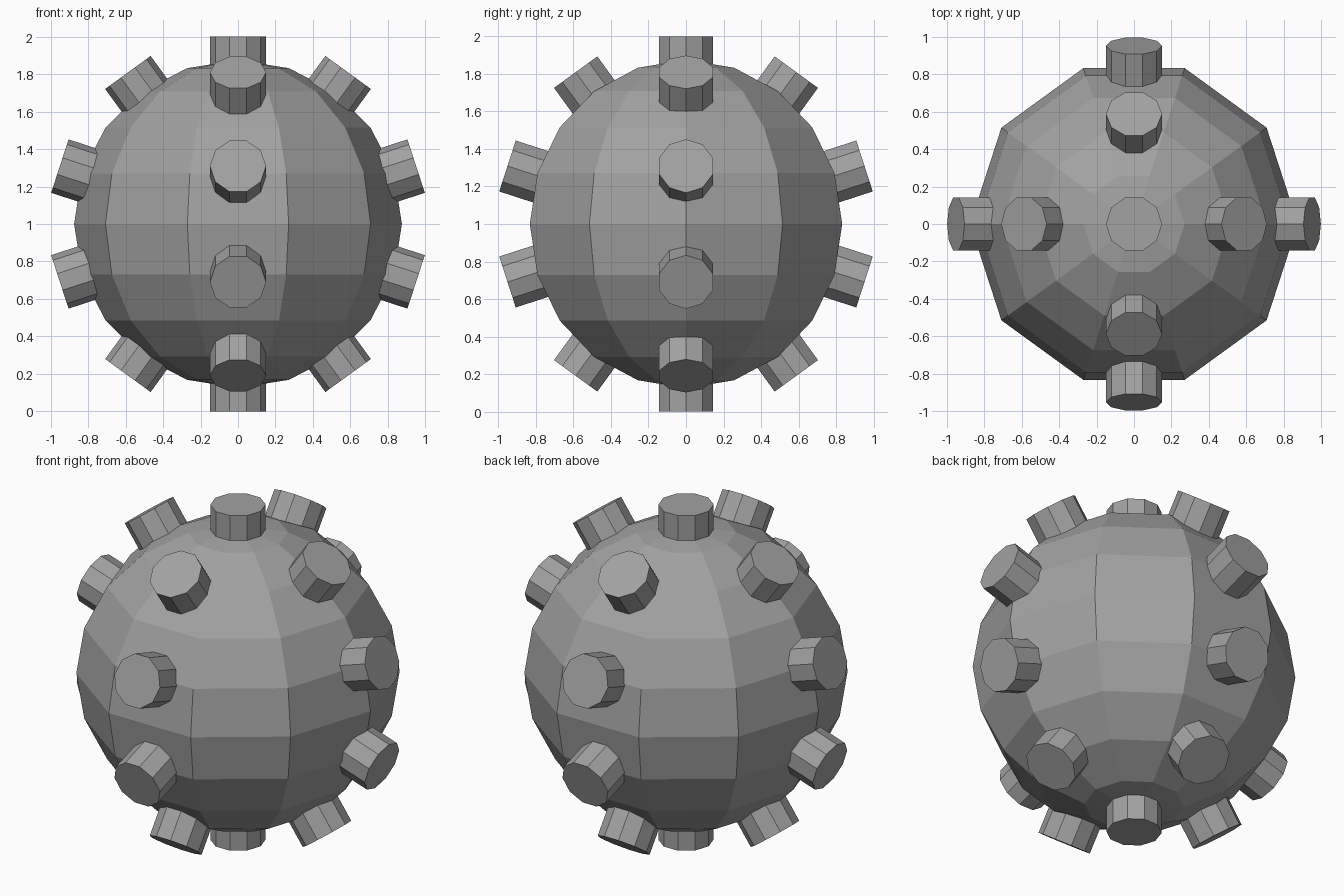
import bpy
import bmesh
from math import radians
from mathutils import Matrix, Vector

if "Cube" in bpy.data.objects:
    bpy.data.objects.remove(bpy.data.objects["Cube"], do_unlink=True)

SIDES = 10
BODY_RADIUS = 0.875
STUD_RADIUS = 0.15
STUD_INNER, STUD_OUTER = 0.75, 1.0
CENTRE = Matrix.Translation((0, 0, 1))
CORNER_TO_X = Matrix.Rotation(radians(90), 4, "Z")  # puts a corner on the x axis

grey = bpy.data.materials.new("plain_grey")
grey.use_nodes = True
colour = (0.36, 0.36, 0.36, 1)
grey.diffuse_color = colour
grey.node_tree.nodes["Principled BSDF"].inputs["Base Color"].default_value = colour


def finish(name, bm):
    """Turn a bmesh into a flat-shaded grey object."""
    mesh = bpy.data.meshes.new(name)
    bm.to_mesh(mesh)
    bm.free()
    mesh.materials.append(grey)
    obj = bpy.data.objects.new(name, mesh)
    bpy.context.collection.objects.link(obj)
    return obj


def add_stud(name, axis, angle):
    """Ten-sided stud pointing up, then swung about the body centre."""
    bm = bmesh.new()
    lift = Matrix.Translation((0, 0, (STUD_INNER + STUD_OUTER) / 2))
    swing = Matrix.Rotation(radians(angle), 4, axis)
    bmesh.ops.create_cone(bm, cap_ends=True, segments=SIDES,
                          radius1=STUD_RADIUS, radius2=STUD_RADIUS,
                          depth=STUD_OUTER - STUD_INNER,
                          matrix=CENTRE @ swing @ lift @ CORNER_TO_X)
    finish(name, bm)


# Faceted ball body
body = bmesh.new()
bmesh.ops.create_uvsphere(body, u_segments=SIDES, v_segments=SIDES,
                          radius=BODY_RADIUS, matrix=CENTRE @ CORNER_TO_X)
finish("ball_body", body)

# Studs at the poles
add_stud("top_stud", "Y", 0)
add_stud("bottom_stud", "Y", 180)

# Four columns of studs, evenly spaced between the poles
columns = {"left": ("Y", 1), "right": ("Y", -1),
           "front": ("X", 1), "back": ("X", -1)}
levels = {"upper": 36, "high_middle": 72, "low_middle": 108, "lower": 144}
for side, (axis, sign) in columns.items():
    for level, angle in levels.items():
        add_stud(f"{side}_{level}_stud", axis, sign * angle)
